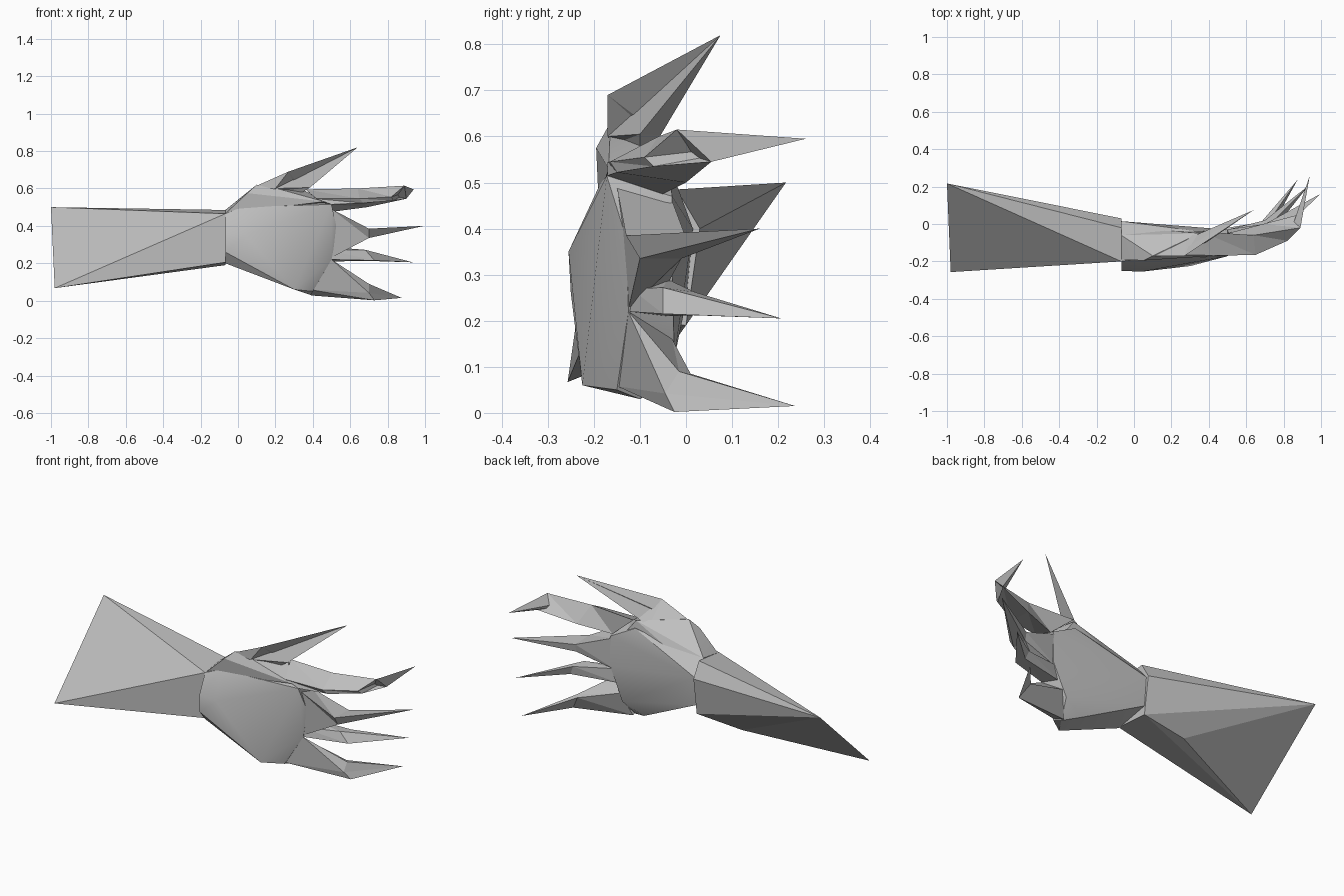
import bpy, bmesh

if "Cube" in bpy.data.objects:
    bpy.data.objects.remove(bpy.data.objects["Cube"])

grey = bpy.data.materials.new("plain grey")
grey.use_nodes = True
colour = (0.52, 0.52, 0.52, 1)
grey.diffuse_color = colour
grey.node_tree.nodes["Principled BSDF"].inputs["Base Color"].default_value = colour


def finish(name, bm, smooth=None):
    bmesh.ops.recalc_face_normals(bm, faces=bm.faces)
    mesh = bpy.data.meshes.new(name)
    bm.to_mesh(mesh)
    bm.free()
    mesh.materials.append(grey)
    obj = bpy.data.objects.new(name, mesh)
    bpy.context.collection.objects.link(obj)
    if smooth:
        bpy.ops.object.select_all(action="DESELECT")
        obj.select_set(True)
        bpy.context.view_layer.objects.active = obj
        bpy.ops.object.shade_smooth_by_angle(angle=smooth)


def hull(name, points, smooth=None):
    """Faceted solid wrapped around a few corner points."""
    bm = bmesh.new()
    for p in points:
        bm.verts.new(p)
    res = bmesh.ops.convex_hull(bm, input=bm.verts)
    inside = {g for g in res["geom_interior"] if isinstance(g, bmesh.types.BMVert)}
    bmesh.ops.delete(bm, geom=list(inside), context="VERTS")
    finish(name, bm, smooth)


def claw(name, rings, tip):
    """Skin matching cross-sections and close them to a point."""
    bm = bmesh.new()
    loops = [[bm.verts.new(p) for p in ring] for ring in rings]
    end = bm.verts.new(tip)
    n = len(loops[0])
    for i in range(n):
        j = (i + 1) % n
        for a, b in zip(loops, loops[1:]):
            bm.faces.new((a[i], a[j], b[j]))
            bm.faces.new((a[i], b[j], b[i]))
        bm.faces.new((loops[-1][i], loops[-1][j], end))
    bm.faces.new(loops[0])
    finish(name, bm)


# Forearm: five-sided wrist flaring to a slanted elbow edge
wrist = [(-.2, .205), (-.2, .465), (-.02, .485), (.03, .4), (.0, .19)]
hull("forearm", [(-.068, y, z) for y, z in wrist]
     + [(-1, .217, .5), (-.98, -.257, .067), (-.34, -.02, .162)])

# Palm: wrist rim, heel and knuckle row
palm_wrist = [(-.2, .2), (-.25, .26), (-.25, .36), (-.2, .465),
              (-.06, .485), (.015, .4), (.0, .24)]
hull("palm", [(-.068, y, z) for y, z in palm_wrist] + [
    (.04, -.255, .35), (.3, -.225, .06), (.02, -.185, .5),
    (.5, -.172, .515), (.53, -.13, .38), (.5, -.125, .22),
    (.4, -.15, .05), (.39, -.1, .03), (.3, -.05, .06),
    (.42, -.025, .12), (.5, -.03, .3), (.5, -.03, .47), (.35, -.04, .55)], 0.5)

# Thumb mound: wedge along the top of the palm
hull("thumb_mound", [
    (-.068, -.06, .485), (-.068, -.19, .465), (.02, -.18, .5),
    (.05, -.195, .575), (.1, -.17, .62), (.2, -.165, .602), (.35, -.05, .592),
    (.46, -.168, .53), (.42, -.04, .5), (.15, -.035, .5)], 0.3)

# Thumb
claw("thumb", [
    [(.09, -.17, .61), (.15, -.165, .58), (.33, -.1, .57), (.28, -.06, .57)],
    [(.27, -.17, .69), (.2, -.17, .6), (.385, -.1, .605), (.34, -.055, .603)],
], (.64, .075, .82))

# Fingers: corners run front-top, front-bottom, back-bottom, back-top
claw("index_finger", [
    [(.42, -.17, .545), (.5, -.17, .515), (.5, -.05, .475), (.36, -.04, .595)],
    [(.65, -.165, .545), (.67, -.15, .522), (.69, .0, .5), (.64, -.06, .6)],
    [(.82, -.09, .555), (.83, -.07, .535), (.9, .055, .545), (.89, -.02, .615)],
], (.94, .26, .595))

claw("middle_finger", [
    [(.5, -.15, .49), (.49, -.125, .225), (.47, -.04, .28), (.49, -.03, .46)],
    [(.7, -.13, .385), (.7, -.1, .335), (.7, -.01, .335), (.7, .0, .38)],
], (.995, .16, .4))

claw("ring_finger", [
    [(.48, -.12, .27), (.49, -.125, .22), (.46, -.04, .21), (.46, -.04, .29)],
    [(.68, -.05, .272), (.73, -.05, .215), (.72, .015, .212), (.7, .02, .262)],
], (.935, .207, .205))

claw("little_finger", [
    [(.5, -.125, .22), (.39, -.15, .058), (.39, -.08, .028), (.44, -.03, .16)],
    [(.7, -.015, .09), (.7, -.045, .042), (.73, -.025, .002), (.68, .01, .085)],
], (.875, .237, .015))
